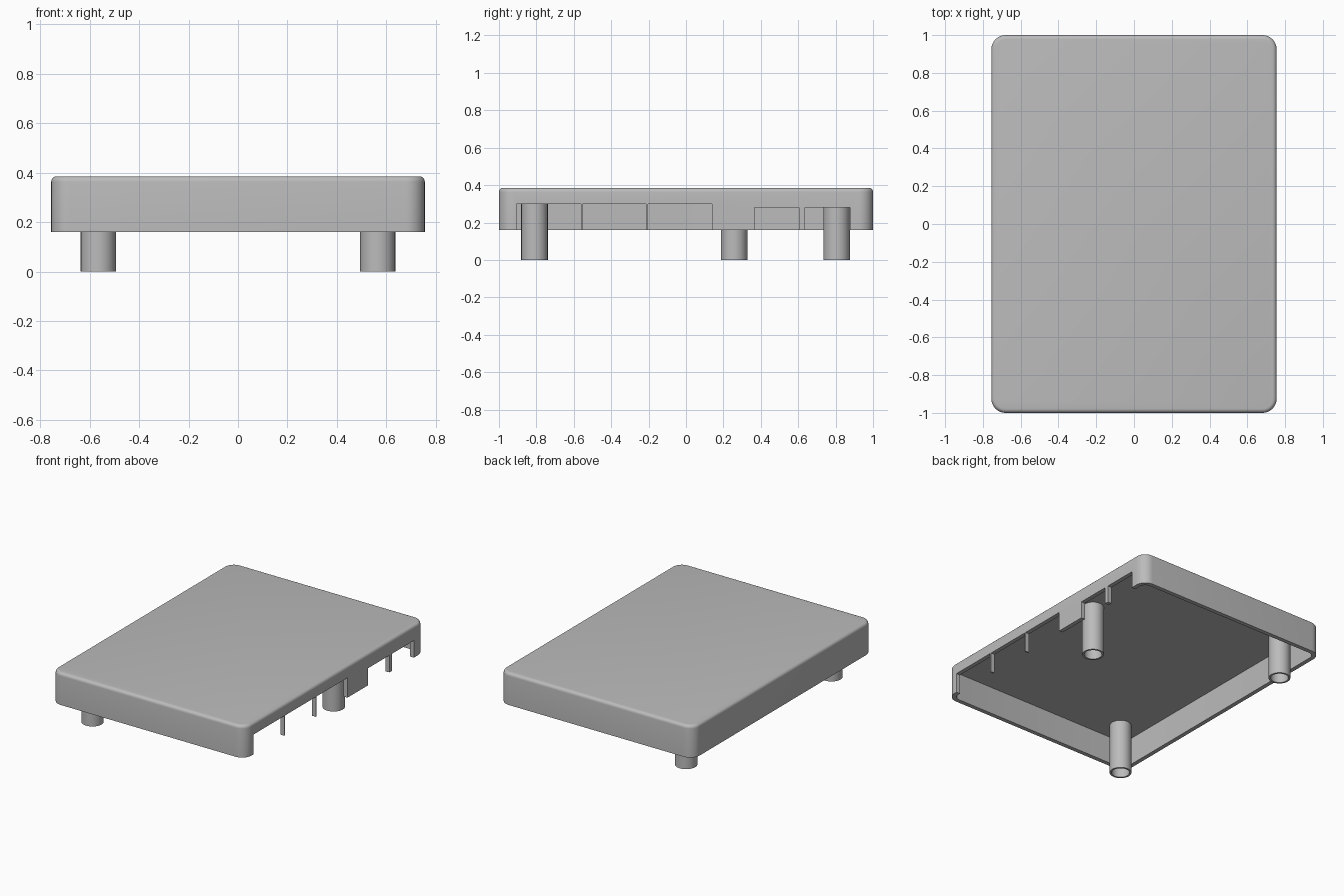
import bpy, bmesh, math

if "Cube" in bpy.data.objects:
    bpy.data.objects.remove(bpy.data.objects["Cube"], do_unlink=True)

HALF_X, HALF_Y = 0.755, 1.0
RIM_Z, TOP_Z = 0.16, 0.385
WALL = 0.03

grey = bpy.data.materials.new("plain grey")
grey.use_nodes = True
grey.diffuse_color = (0.5, 0.5, 0.5, 1)
grey.node_tree.nodes["Principled BSDF"].inputs["Base Color"].default_value = grey.diffuse_color


def finish(name, bm):
    bmesh.ops.recalc_face_normals(bm, faces=bm.faces)
    mesh = bpy.data.meshes.new(name)
    bm.to_mesh(mesh)
    bm.free()
    mesh.materials.append(grey)
    obj = bpy.data.objects.new(name, mesh)
    bpy.context.collection.objects.link(obj)
    return obj


def box(bm, low, high):
    verts = bmesh.ops.create_cube(bm, size=1)["verts"]
    for v in verts:
        v.co = [h if c > 0 else l for c, l, h in zip(v.co, low, high)]


def rounded_block(name, hx, hy, z0, z1, corner, edge=0):
    """Block with rounded upright corners and, if wanted, a rounded top edge."""
    bm = bmesh.new()
    box(bm, (-hx, -hy, z0), (hx, hy, z1))
    upright = [e for e in bm.edges if abs(e.verts[0].co.z - e.verts[1].co.z) > 0.01]
    bmesh.ops.bevel(bm, geom=upright, offset=corner, segments=8, profile=0.5, affect='EDGES')
    if edge:
        rim = [e for e in bm.edges if all(abs(v.co.z - z1) < 1e-4 for v in e.verts)]
        bmesh.ops.bevel(bm, geom=rim, offset=edge, segments=5, profile=0.5, affect='EDGES')
    return finish(name, bm)


def smooth(obj):
    bpy.ops.object.select_all(action='DESELECT')
    obj.select_set(True)
    bpy.context.view_layer.objects.active = obj
    bpy.ops.object.shade_smooth_by_angle(angle=math.radians(35))


def cut(obj, cutter):
    cutter.hide_render = True
    mod = obj.modifiers.new("cut", 'BOOLEAN')
    mod.operation = 'DIFFERENCE'
    mod.solver = 'EXACT'
    mod.object = cutter
    bpy.context.view_layer.objects.active = obj
    bpy.ops.object.modifier_apply(modifier=mod.name)
    bpy.data.objects.remove(cutter, do_unlink=True)


# Hollow lid, open underneath
lid = rounded_block("lid_shell", HALF_X, HALF_Y, RIM_Z, TOP_Z, 0.075, 0.022)
cut(lid, rounded_block("cavity_cutter", HALF_X - WALL, HALF_Y - WALL,
                       0, TOP_Z - WALL, 0.045))

# Port openings along the left wall: start, end, top
ports = [(-0.905, -0.562, 0.3), (-0.553, -0.213, 0.3), (-0.203, 0.14, 0.3),
         (0.365, 0.605, 0.28), (0.635, 0.877, 0.28)]
bm = bmesh.new()
for y0, y1, top in ports:
    box(bm, (HALF_X - 2 * WALL, y0, 0), (HALF_X + WALL, y1, top))
cut(lid, finish("port_cutter", bm))
smooth(lid)


# Three hollow posts hanging from the ceiling
def post(name, x, y, outer=0.071, inner=0.058, top=TOP_Z - WALL + 0.005, sides=48):
    bm = bmesh.new()
    rings = []
    for r, z in ((inner, top), (inner, 0), (outer, 0), (outer, top)):
        turn = [math.tau * i / sides for i in range(sides)]
        rings.append([bm.verts.new((x + r * math.cos(a), y + r * math.sin(a), z)) for a in turn])
    for k, ring in enumerate(rings):
        after = rings[(k + 1) % len(rings)]
        for i in range(sides):
            j = (i + 1) % sides
            bm.faces.new((ring[i], ring[j], after[j], after[i]))
    smooth(finish(name, bm))


post("front_right_post", -0.565, -0.81)
post("back_right_post", -0.565, 0.805)
post("left_post", 0.565, 0.257)
